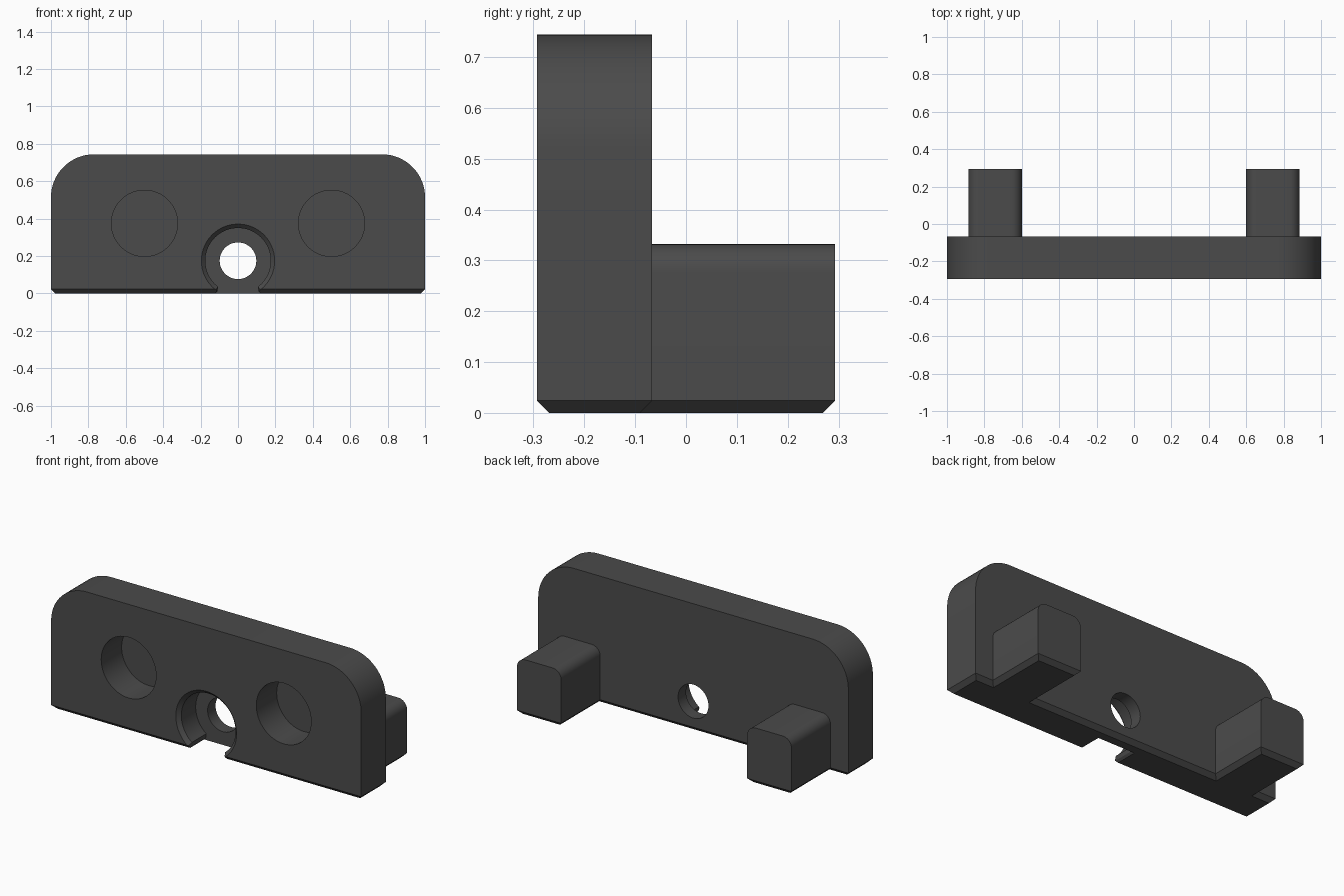
import bpy, bmesh, math

if "Cube" in bpy.data.objects:
    bpy.data.objects.remove(bpy.data.objects["Cube"])

FRONT, BACK, PEG_END = -0.293, -0.067, 0.293
CHAMFER = 0.024

grey = bpy.data.materials.new("dark grey plastic")
grey.diffuse_color = (0.07, 0.07, 0.07, 1)
grey.use_nodes = True
grey.node_tree.nodes["Principled BSDF"].inputs["Base Color"].default_value = grey.diffuse_color


def arc(cx, cz, r, a0, a1, n):
    """Points on an arc in the xz plane, angles in degrees."""
    angles = [math.radians(a0 + (a1 - a0) * i / n) for i in range(n + 1)]
    return [(cx + r * math.cos(a), cz + r * math.sin(a)) for a in angles]


def loft(name, sections, chamfer=0.0):
    """Solid through (y, xz outline) sections, optionally with a chamfered underside."""
    bm = bmesh.new()
    rings = [[bm.verts.new((x, y, z)) for x, z in pts] for y, pts in sections]
    n = len(rings[0])
    for a, b in zip(rings, rings[1:]):
        for i in range(n):
            j = (i + 1) % n
            bm.faces.new((a[i], a[j], b[j], b[i]))
    bm.faces.new(rings[0])
    bm.faces.new(rings[-1])
    bmesh.ops.recalc_face_normals(bm, faces=bm.faces)
    if chamfer:
        under = [e for e in bm.edges if all(abs(v.co.z) < 1e-5 for v in e.verts)]
        bmesh.ops.bevel(bm, geom=under, offset=chamfer, offset_type='OFFSET',
                        segments=1, affect='EDGES')
    mesh = bpy.data.meshes.new(name)
    bm.to_mesh(mesh)
    bm.free()
    mesh.materials.append(grey)
    obj = bpy.data.objects.new(name, mesh)
    bpy.context.collection.objects.link(obj)
    return obj


def rounded_top(x0, x1, top, r, n):
    """Flat-bottomed outline with two rounded upper corners."""
    return ([(x0, 0), (x1, 0)] + arc(x1 - r, top - r, r, 0, 90, n)
            + arc(x0 + r, top - r, r, 90, 180, n))


def combine(target, tool, operation):
    mod = target.modifiers.new(operation.lower(), 'BOOLEAN')
    mod.operation, mod.solver, mod.object = operation, 'EXACT', tool
    bpy.context.view_layer.objects.active = target
    bpy.ops.object.modifier_apply(modifier=mod.name)
    bpy.data.objects.remove(tool, do_unlink=True)


# Upright plate with large rounded upper corners
outline = rounded_top(-1, 1, 0.744, 0.23, 16)
plate = loft("mounting_plate", [(FRONT, outline), (BACK, outline)], CHAMFER)

# Two rear pegs, rooted inside the plate
for x0, x1 in ((-0.885, -0.6), (0.6, 0.885)):
    outline = rounded_top(x0, x1, 0.332, 0.055, 8)
    combine(plate, loft("rear_peg", [(-0.15, outline), (PEG_END, outline)], CHAMFER), 'UNION')

# Blind round pockets in the front
for x in (-0.5, 0.5):
    circle = arc(x, 0.375, 0.177, 0, 360, 64)[:-1]
    combine(plate, loft("pocket_cutter", [(-0.4, circle), (-0.105, circle)]), 'DIFFERENCE')


# Keyhole recess, open at the bottom, with a chamfered front rim
def keyhole(r, neck):
    half = math.degrees(math.asin(neck / r))
    ring = arc(0, 0.175, r, -90 + half, 270 - half, 64)
    return [(-neck - 0.003, 0.012), (-0.122, -0.002), (-0.122, -0.05),
            (0.122, -0.05), (0.122, -0.002), (neck + 0.003, 0.012)] + ring


wide, narrow = keyhole(0.196, 0.118), keyhole(0.175, 0.107)
combine(plate, loft("recess_cutter", [(-0.4, wide), (FRONT, wide), (FRONT + 0.021, narrow),
                                      (-0.14, narrow)]), 'DIFFERENCE')

# Screw hole through the recess floor
circle = arc(0, 0.175, 0.098, 0, 360, 48)[:-1]
combine(plate, loft("screw_cutter", [(-0.2, circle), (0.1, circle)]), 'DIFFERENCE')

# Smooth the curved walls, keep the edges crisp
bpy.ops.object.select_all(action='DESELECT')
plate.select_set(True)
bpy.context.view_layer.objects.active = plate
bpy.ops.object.shade_smooth_by_angle(angle=math.radians(25))
